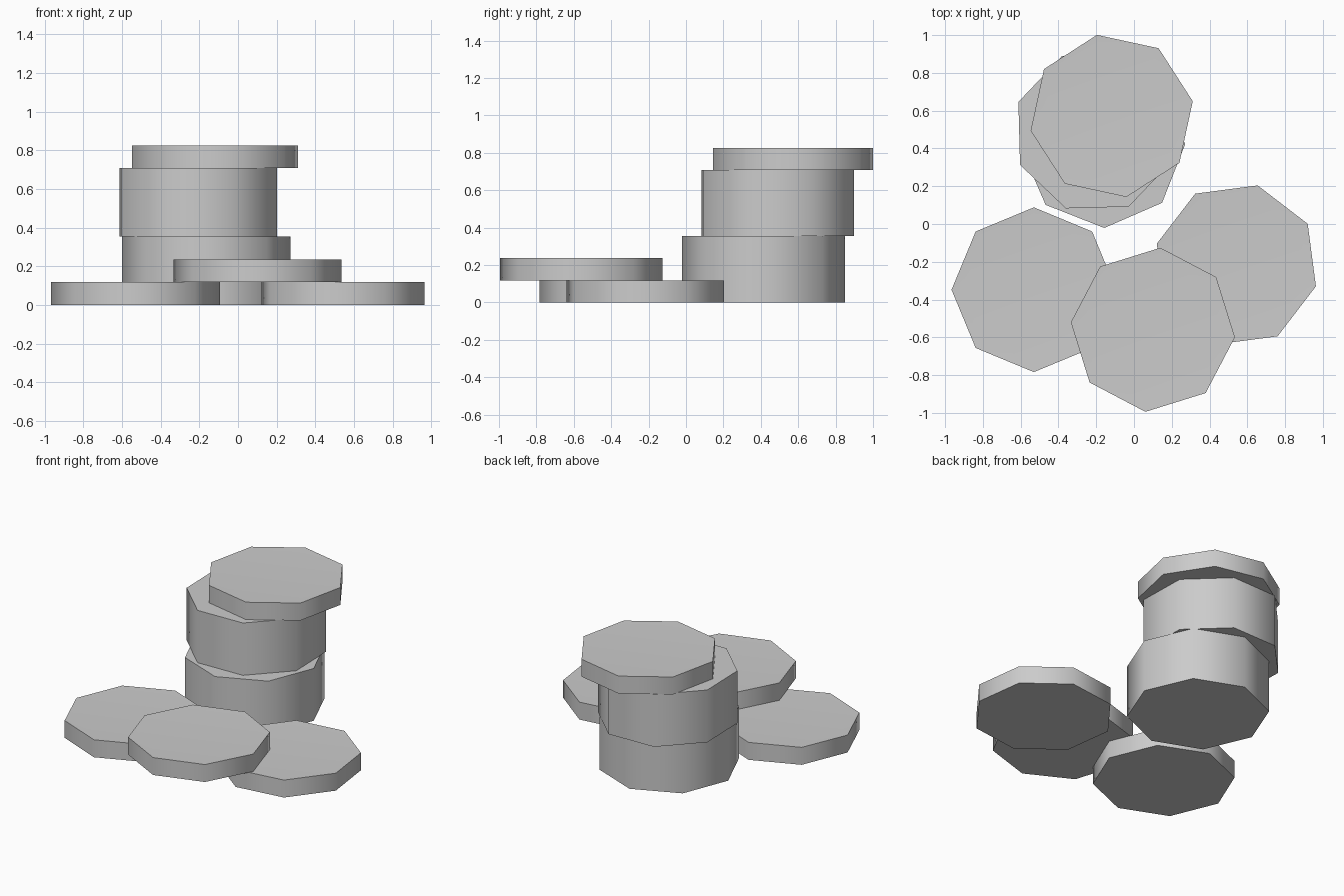
import bpy, bmesh
from math import cos, sin, radians

cube = bpy.data.objects.get("Cube")
if cube:
    bpy.data.objects.remove(cube, do_unlink=True)

SIDES = 8
RADIUS = 0.436
RIM = 0.056      # width of the border around the coin face
RECESS = 0.002   # slight step between border and face
COIN = 0.118     # thickness of one coin

metal = bpy.data.materials.new("plain_grey")
metal.use_nodes = True
grey = (0.6, 0.6, 0.6, 1)
metal.diffuse_color = grey
metal.node_tree.nodes["Principled BSDF"].inputs["Base Color"].default_value = grey


def octagon_disc(name, x, y, z, turn, height, rimmed):
    """Eight-sided disc with smooth walls and, if rimmed, a bordered top."""
    bm = bmesh.new()
    ring = []
    for i in range(SIDES):
        a = radians(turn) + radians(360 / SIDES) * i
        ring.append(bm.verts.new((RADIUS * cos(a), RADIUS * sin(a), 0)))
    base = bm.faces.new(ring)
    copy = bmesh.ops.extrude_face_region(bm, geom=[base], use_keep_orig=True)
    raised = [v for v in copy["geom"] if isinstance(v, bmesh.types.BMVert)]
    bmesh.ops.translate(bm, verts=raised, vec=(0, 0, height))
    bmesh.ops.recalc_face_normals(bm, faces=bm.faces[:])
    if rimmed:
        top = max(bm.faces, key=lambda f: f.calc_center_median().z)
        bmesh.ops.inset_region(bm, faces=[top], thickness=RIM)
        bmesh.ops.translate(bm, verts=top.verts[:], vec=(0, 0, -RECESS))
    mesh = bpy.data.meshes.new(name)
    bm.to_mesh(mesh)
    bm.free()
    mesh.materials.append(metal)
    disc = bpy.data.objects.new(name, mesh)
    disc.location = (x, y, z)
    bpy.context.collection.objects.link(disc)
    # Round walls, crisp top and bottom
    bpy.ops.object.select_all(action="DESELECT")
    disc.select_set(True)
    bpy.context.view_layer.objects.active = disc
    bpy.ops.object.shade_smooth_by_angle(angle=radians(50))


# Stack: two plain blocks, each three coins tall, capped by one coin
octagon_disc("lower_stack", -0.165, 0.415, 0, 1, 3 * COIN, False)
octagon_disc("upper_stack", -0.205, 0.49, 3 * COIN, 24, 3 * COIN, False)
octagon_disc("top_coin", -0.118, 0.572, 6 * COIN, 10.3, COIN, True)

# Loose coins: two on the ground, one resting across them
octagon_disc("right_coin", -0.53, -0.348, 0, 0, COIN, True)
octagon_disc("left_coin", 0.542, -0.217, 0, 30, COIN, True)
octagon_disc("front_coin", 0.1, -0.56, COIN, 39.8, COIN, True)
